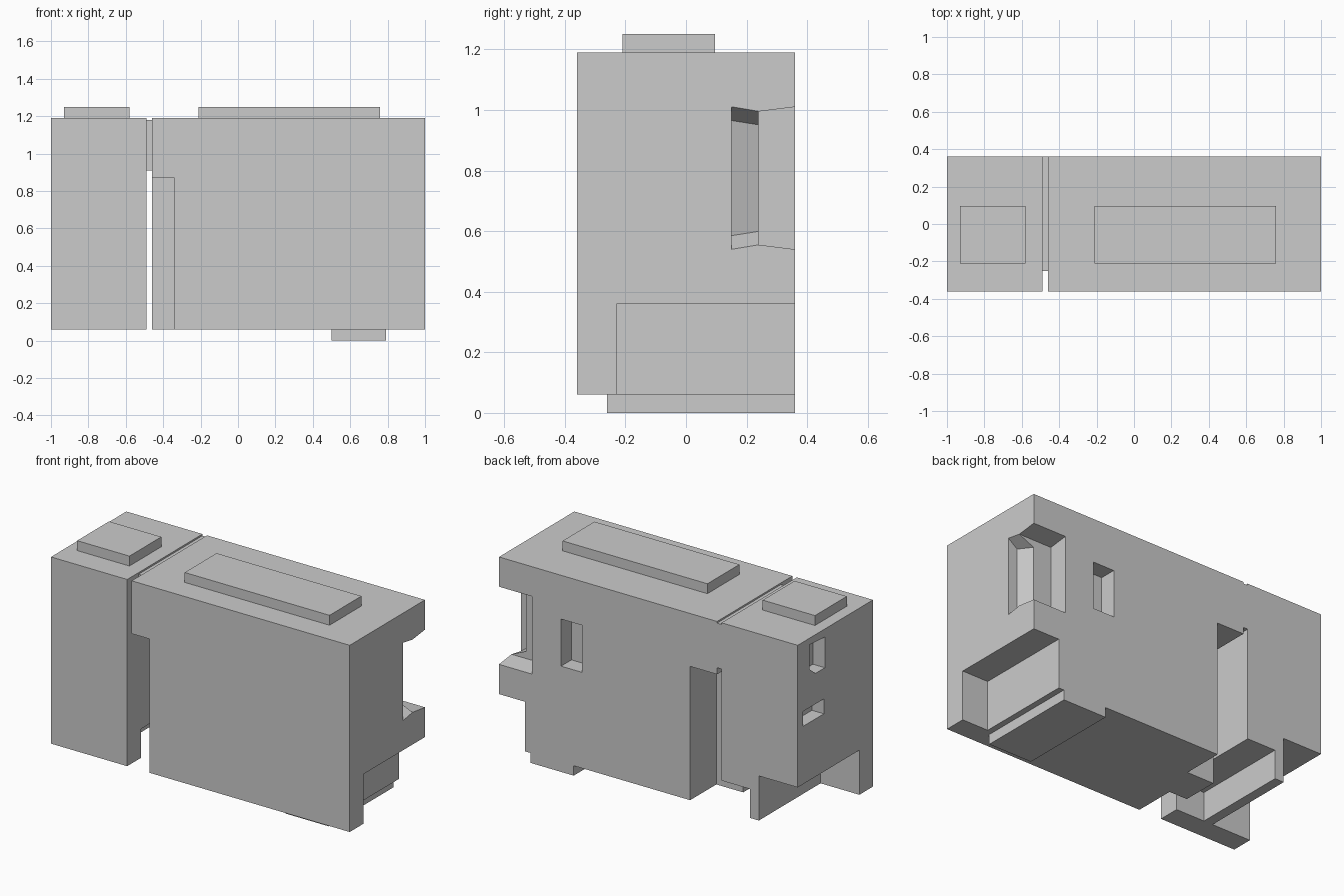
import bpy, bmesh

if "Cube" in bpy.data.objects:
    bpy.data.objects.remove(bpy.data.objects["Cube"])


def make(name, verts, faces):
    mesh = bpy.data.meshes.new(name)
    bm = bmesh.new()
    vs = [bm.verts.new(v) for v in verts]
    for f in faces:
        bm.faces.new([vs[i] for i in f])
    bmesh.ops.recalc_face_normals(bm, faces=bm.faces)
    bm.to_mesh(mesh)
    bm.free()
    obj = bpy.data.objects.new(name, mesh)
    bpy.context.collection.objects.link(obj)
    return obj


def loft(name, a, b):
    """Solid between two matching outlines."""
    n = len(a)
    sides = [(i, (i + 1) % n, (i + 1) % n + n, i + n) for i in range(n)]
    return make(name, a + b, [tuple(range(n)), tuple(range(n, 2 * n))] + sides)


def prism_x(name, yz, x0, x1):
    return loft(name, [(x0, y, z) for y, z in yz], [(x1, y, z) for y, z in yz])


def box(name, x0, x1, y0, y1, z0, z1):
    return prism_x(name, [(y0, z0), (y1, z0), (y1, z1), (y0, z1)], x0, x1)


def cut(obj, cutters):
    for c in cutters:
        c.hide_render = True
        m = obj.modifiers.new("cut", 'BOOLEAN')
        m.operation, m.solver, m.object = 'DIFFERENCE', 'EXACT', c
    bpy.context.view_layer.update()
    dg = bpy.context.evaluated_depsgraph_get()
    mesh = bpy.data.meshes.new_from_object(obj.evaluated_get(dg))
    obj.modifiers.clear()
    obj.data = mesh
    for c in cutters:
        bpy.data.objects.remove(c)


F, B = -0.36, 0.36      # front and back
LO, TOP = 0.06, 1.19    # body underside and top
OUT = 0.5               # cutters overshoot to here

# Left unit: bottom recesses either side of a rib, two sockets in its end face
left = box("left_unit", -1, -0.49, F, B, LO, TOP)
cut(left, [
    box("end_recess", -1.1, -0.74, -0.23, OUT, 0, 0.33),
    box("inner_recess", -0.68, -0.4, -0.23, OUT, 0, 0.235),
    prism_x("upper_socket", [(0.245, 1.15), (0.245, 1.0), (0.19, 0.955),
                             (0.10, 0.955), (0.10, 1.14)], -1.1, -0.92),
    box("lower_socket", -1.1, -0.92, 0.11, 0.31, 0.68, 0.77),
])

# Main unit: side slots, bottom recess, back socket and the right corner notch
main = box("main_unit", -0.46, 1, F, B, LO, TOP)
zc = 0.775


def pocket_ring(x_a, h_a, x_b, h_b):
    return [(x_a, 0.15, zc - h_a), (x_b, 0.245, zc - h_b),
            (x_b, 0.245, zc + h_b), (x_a, 0.15, zc + h_a)]


cut(main, [
    box("front_slot", -0.6, -0.34, -OUT, -0.11, 0, 0.87),
    box("back_slot", -0.6, -0.28, 0.11, OUT, 0, 0.87),
    box("bottom_recess", 0.826, 1.1, -0.23, OUT, 0, 0.36),
    box("back_socket", 0.443, 0.585, 0.26, OUT, 0.64, 0.925),
    prism_x("corner_notch", [(0.24, 0.555), (0.36, 0.54), (OUT, 0.54), (OUT, 1.01),
                             (0.36, 1.01), (0.24, 0.995)], 0.78, 1.1),
    loft("corner_pocket", pocket_ring(0.94, 0.19, 0.90, 0.175),
         pocket_ring(1.001, 0.236, 1.001, 0.22)),
])

# Bridge in the gap, pads on top and foot below
box("gap_bridge", -0.49, -0.46, -0.25, B, 0.91, 1.18)
box("left_top_pad", -0.93, -0.58, -0.21, 0.095, TOP, 1.25)
box("main_top_pad", -0.21, 0.76, -0.21, 0.095, TOP, 1.25)
box("foot", 0.5, 0.79, -0.26, B, 0, LO)
